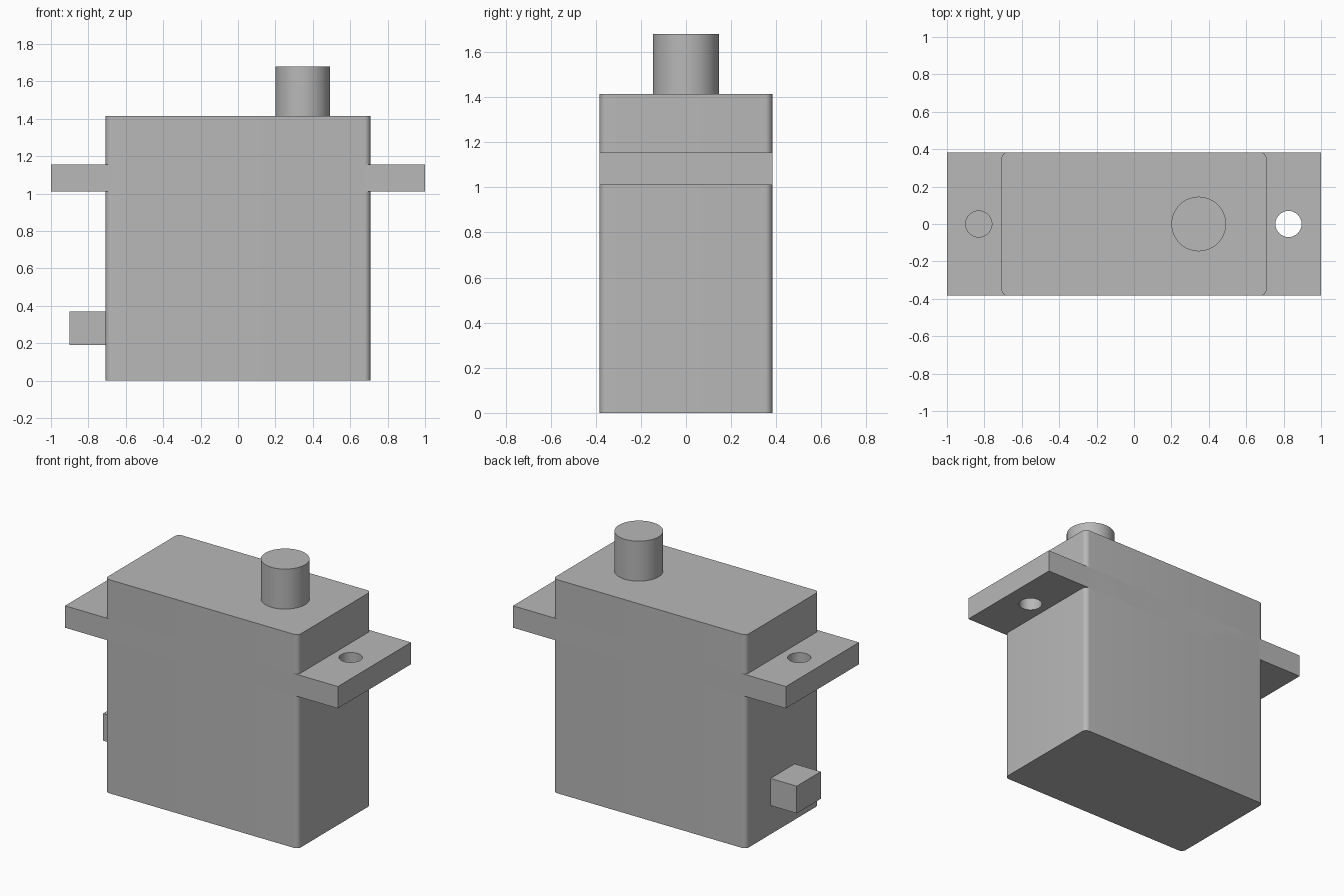
import bpy
import bmesh
from mathutils import Matrix, Vector

default_cube = bpy.data.objects.get("Cube")
if default_cube:
    bpy.data.objects.remove(default_cube, do_unlink=True)

# Single plastic colour
grey = bpy.data.materials.new("grey_plastic")
grey.use_nodes = True
colour = (0.48, 0.48, 0.48, 1)
grey.diffuse_color = colour
grey.node_tree.nodes["Principled BSDF"].inputs["Base Color"].default_value = colour


def add_object(name, bm):
    mesh = bpy.data.meshes.new(name)
    bm.to_mesh(mesh)
    bm.free()
    mesh.materials.append(grey)
    obj = bpy.data.objects.new(name, mesh)
    bpy.context.collection.objects.link(obj)
    return obj


def box(name, low, high, corner=0):
    """Box between two corners, with optional rounded vertical edges."""
    low, high = Vector(low), Vector(high)
    bm = bmesh.new()
    place = Matrix.Translation((low + high) / 2) @ Matrix.Diagonal((high - low).to_4d())
    bmesh.ops.create_cube(bm, size=1, matrix=place)
    if corner:
        upright = [e for e in bm.edges
                   if abs(e.verts[0].co.z - e.verts[1].co.z) > corner]
        bmesh.ops.bevel(bm, geom=upright, offset=corner, segments=8,
                        profile=0.5, affect='EDGES')
    return add_object(name, bm)


def cylinder(name, x, radius, bottom, top):
    bm = bmesh.new()
    bmesh.ops.create_cone(bm, cap_ends=True, segments=64, radius1=radius,
                          radius2=radius, depth=top - bottom,
                          matrix=Matrix.Translation((x, 0, (bottom + top) / 2)))
    return add_object(name, bm)


def smooth(obj):
    bpy.ops.object.select_all(action='DESELECT')
    obj.select_set(True)
    bpy.context.view_layer.objects.active = obj
    bpy.ops.object.shade_smooth_by_angle()


# Main parts
half_depth = 0.383
body = box("body", (-0.708, -half_depth, 0), (0.708, half_depth, 1.415), corner=0.032)
flange = box("mounting_flange", (-1, -half_depth, 1.01), (1, half_depth, 1.155))
shaft = cylinder("output_shaft", 0.346, 0.146, 1.4, 1.68)
box("cable_outlet", (-0.9, -0.126, 0.19), (-0.69, 0.126, 0.37))

# Screw holes through both ends of the flange
for side, x in (("right", -0.83), ("left", 0.826)):
    cutter = cylinder(side + "_hole_cutter", x, 0.07, 0.95, 1.25)
    hole = flange.modifiers.new(side + "_screw_hole", 'BOOLEAN')
    hole.operation = 'DIFFERENCE'
    hole.solver = 'EXACT'
    hole.object = cutter
    bpy.context.view_layer.objects.active = flange
    bpy.ops.object.modifier_apply(modifier=hole.name)
    bpy.data.objects.remove(cutter, do_unlink=True)

for part in (body, flange, shaft):
    smooth(part)
